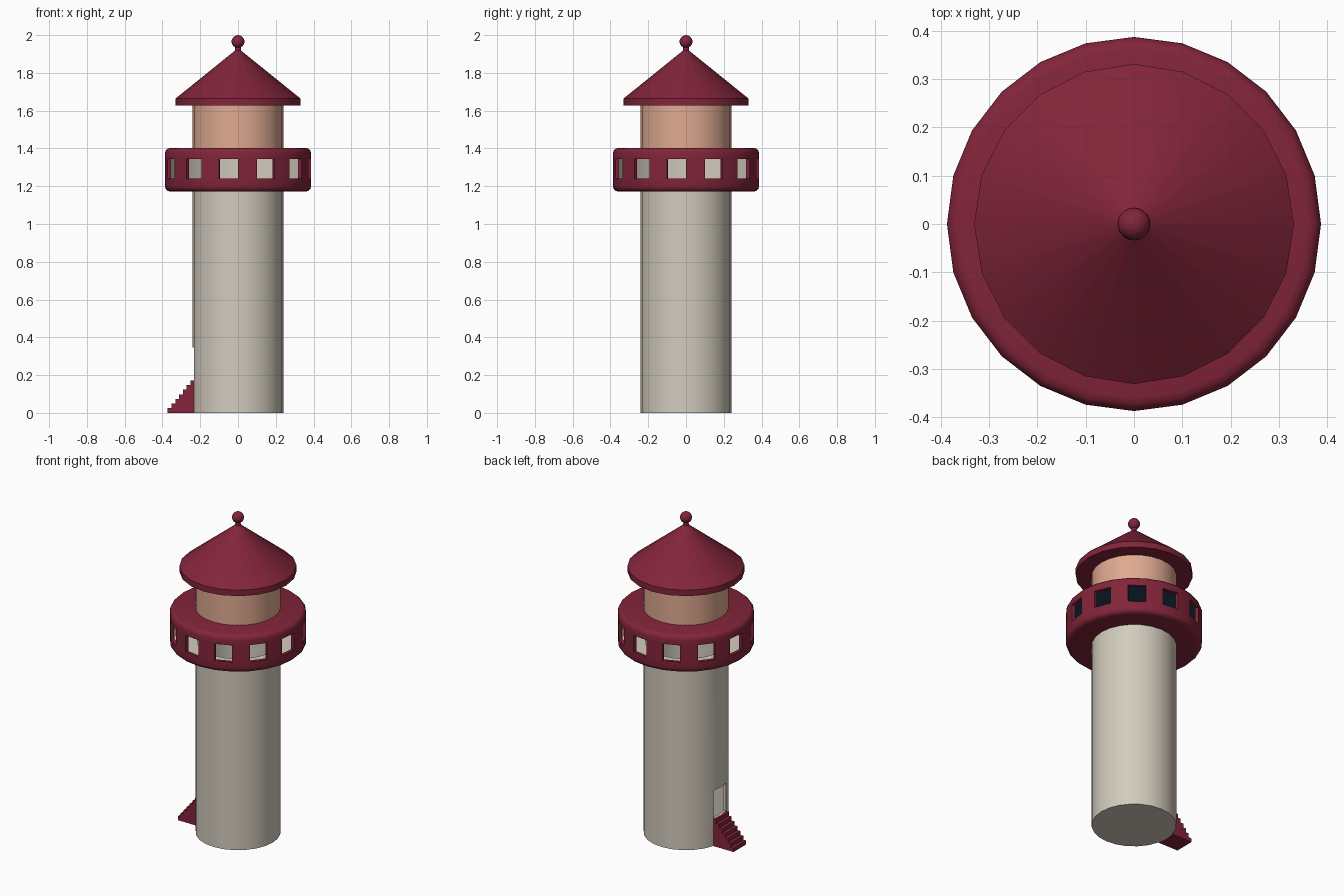
import bpy
import bmesh
from math import cos, sin, pi, radians

old = bpy.data.objects.get("Cube")
if old:
    bpy.data.objects.remove(old, do_unlink=True)


def make_material(name, rgb):
    mat = bpy.data.materials.new(name)
    mat.use_nodes = True
    mat.diffuse_color = (*rgb, 1)
    mat.node_tree.nodes["Principled BSDF"].inputs["Base Color"].default_value = (*rgb, 1)
    return mat


RED = make_material("dark red", (0.225, 0.018, 0.042))
STONE = make_material("pale stone", (0.65, 0.60, 0.51))
SALMON = make_material("salmon", (0.74, 0.40, 0.28))
NAVY = make_material("navy", (0.015, 0.055, 0.11))
PINK = make_material("dusty pink", (0.60, 0.46, 0.40))


def finish(bm, name, mats, smooth=True):
    bmesh.ops.recalc_face_normals(bm, faces=bm.faces)
    mesh = bpy.data.meshes.new(name)
    bm.to_mesh(mesh)
    bm.free()
    for mat in mats:
        mesh.materials.append(mat)
    obj = bpy.data.objects.new(name, mesh)
    bpy.context.collection.objects.link(obj)
    if smooth:
        bpy.ops.object.select_all(action='DESELECT')
        obj.select_set(True)
        bpy.context.view_layer.objects.active = obj
        bpy.ops.object.shade_smooth_by_angle(angle=radians(35))
    return obj


def lathe(name, profile, segs, mats, closed=False, openings=(), outer=0, inner=0, jamb=0):
    """Spin (radius, height, material) points; openings are (first, last) column
    spans cut through the wall between profile rows outer and inner."""
    bm = bmesh.new()
    rows = []
    for r, z, _ in profile:
        if r == 0:
            rows.append([bm.verts.new((0, 0, z))] * segs)
        else:
            rows.append([bm.verts.new((r * cos(2 * pi * i / segs), r * sin(2 * pi * i / segs), z))
                         for i in range(segs)])

    def add(verts, mat):
        verts = list(dict.fromkeys(verts))
        if len(verts) > 2:
            bm.faces.new(verts).material_index = mat

    cut = {c for a, b in openings for c in range(a, b)}
    count = len(rows)
    for k in range(count if closed else count - 1):
        low, high = rows[k], rows[(k + 1) % count]
        for c in range(segs):
            if openings and k in (outer, inner) and c in cut:
                continue
            d = (c + 1) % segs
            add((low[c], low[d], high[d], high[c]), profile[k][2])

    # Sills, lintels and side jambs of the openings
    for a, b in openings:
        for o, i in ((outer, inner + 1), (outer + 1, inner)):
            for c in range(a, b):
                d = (c + 1) % segs
                add((rows[o][c], rows[o][d], rows[i][d], rows[i][c]), jamb)
        for c in (a, b % segs):
            add((rows[outer][c], rows[outer + 1][c], rows[inner][c], rows[inner + 1][c]), jamb)
    return finish(bm, name, mats)


# Hollow tower with a doorway on the -x side
R, R_IN = 0.24, 0.225
SILL, LINTEL = 0.172, 0.345
lathe("tower", [(0, 0, 0), (R, 0, 0), (R, SILL, 0), (R, LINTEL, 0), (R, 1.185, 0),
                (R_IN, 1.185, 0), (R_IN, LINTEL, 0), (R_IN, SILL, 0), (R_IN, 0.01, 1),
                (0, 0.01, 1)],
      24, [STONE, PINK], openings=[(11, 13)], outer=2, inner=6)

# Gallery: rounded hollow drum with a window in every second side
G, G_IN, LOW, TOP, BEVEL = 0.387, 0.367, 1.172, 1.403, 0.028


def corner(z, start):
    """Quarter-round edge of the drum."""
    return [(G - BEVEL + BEVEL * cos(radians(t)), z + BEVEL * sin(radians(t)), 0)
            for t in range(start, start + 91, 30)]


lower, upper = corner(LOW + BEVEL, -90), corner(TOP - BEVEL, 0)
gallery = [(0.23, LOW, 0)] + lower + [(G, 1.24, 0), (G, 1.345, 0)] + upper
gallery += [(0, TOP, 0), (0, 1.385, 2), (G_IN, 1.385, 1), (G_IN, 1.345, 1),
            (G_IN, 1.24, 1), (G_IN, 1.19, 1), (0.23, 1.19, 1)]
lathe("gallery", gallery, 24, [RED, STONE, NAVY], closed=True,
      openings=[(c, c + 1) for c in range(1, 24, 2)],
      outer=len(lower) + 1, inner=len(gallery) - 4)

# Lantern room under the roof
lathe("lantern_room", [(0, 1.40, 0), (R, 1.40, 0), (R, 1.64, 0), (0, 1.64, 0)], 24, [SALMON])

# Conical roof with eave and finial neck
lathe("roof", [(0, 1.627, 0), (0.331, 1.627, 0), (0.331, 1.664, 0), (0.016, 1.918, 0),
               (0.014, 1.95, 0), (0, 1.95, 0)], 20, [RED])

# Finial ball
bm = bmesh.new()
bmesh.ops.create_uvsphere(bm, u_segments=20, v_segments=12, radius=0.034)
bmesh.ops.translate(bm, verts=bm.verts, vec=(0, 0, 1.966))
finish(bm, "finial_ball", [RED])

# Solid entrance stairs
STEPS, HALF, X0, X1 = 7, 0.062, -0.372, -0.232
run, rise = (X1 - X0) / STEPS, SILL / STEPS
outline = [(X1, 0), (X0, 0)]
for i in range(STEPS):
    outline += [(X0 + i * run, (i + 1) * rise), (X0 + (i + 1) * run, (i + 1) * rise)]
bm = bmesh.new()
side = bm.faces.new([bm.verts.new((x, -HALF, z)) for x, z in outline])
extruded = bmesh.ops.extrude_face_region(bm, geom=[side], use_keep_orig=True)
moved = [g for g in extruded["geom"] if isinstance(g, bmesh.types.BMVert)]
bmesh.ops.translate(bm, verts=moved, vec=(0, 2 * HALF, 0))
finish(bm, "entrance_stairs", [RED], smooth=False)
